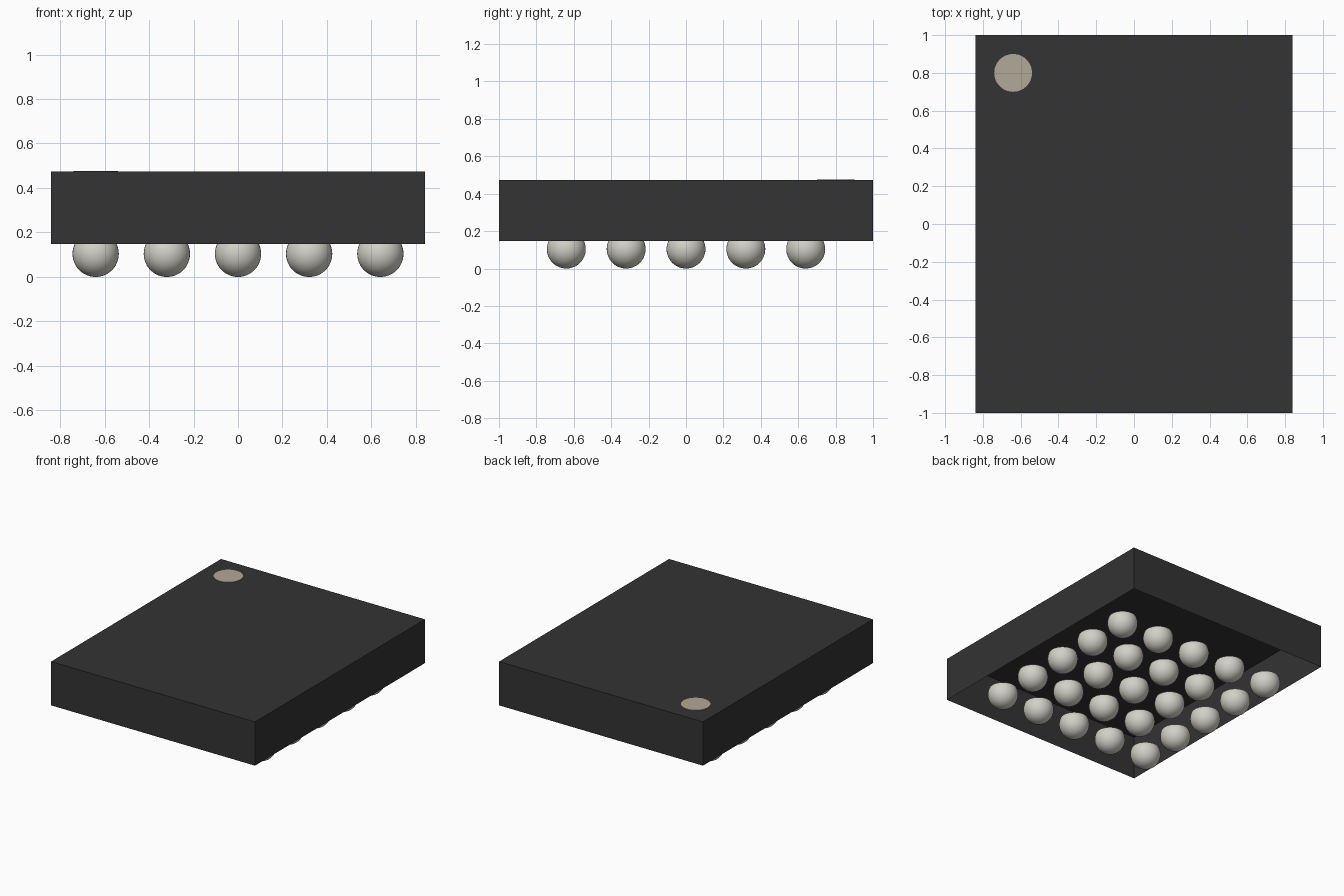
import bpy
import bmesh
from mathutils import Matrix

cube = bpy.data.objects.get("Cube")
if cube:
    bpy.data.objects.remove(cube, do_unlink=True)

HALF_X, HALF_Y = 0.84, 1.0
BODY_BOTTOM, BODY_TOP = 0.147, 0.473
BALL_RADIUS, PITCH = 0.104, 0.32


def make_material(name, rgb):
    mat = bpy.data.materials.new(name)
    mat.use_nodes = True
    color = (*rgb, 1.0)
    mat.diffuse_color = color
    bsdf = next(n for n in mat.node_tree.nodes if n.type == 'BSDF_PRINCIPLED')
    bsdf.inputs["Base Color"].default_value = color
    return mat


def bm_to_mesh(bm, name, mat):
    mesh = bpy.data.meshes.new(name)
    bm.to_mesh(mesh)
    bm.free()
    mesh.materials.append(mat)
    return mesh


def add_object(name, mesh, location=(0, 0, 0)):
    obj = bpy.data.objects.new(name, mesh)
    obj.location = location
    bpy.context.collection.objects.link(obj)
    return obj


black = make_material("black plastic", (0.033, 0.033, 0.033))
beige = make_material("beige marking", (0.435, 0.398, 0.316))
solder = make_material("solder grey", (0.645, 0.638, 0.572))

# Package body: a shell that is open underneath
bm = bmesh.new()
size = (2 * HALF_X, 2 * HALF_Y, BODY_TOP - BODY_BOTTOM)
bmesh.ops.create_cube(bm, size=1, matrix=Matrix.Diagonal((*size, 1)))
bm.normal_update()
bottom = [f for f in bm.faces if f.normal.z < -0.5]
bmesh.ops.delete(bm, geom=bottom, context='FACES_ONLY')
add_object("package_body", bm_to_mesh(bm, "package_body", black),
           (0, 0, (BODY_BOTTOM + BODY_TOP) / 2))

# Round corner marking on the top
bm = bmesh.new()
bmesh.ops.create_cone(bm, cap_ends=True, segments=64,
                      radius1=0.1, radius2=0.1, depth=0.006)
add_object("corner_marker", bm_to_mesh(bm, "corner_marker", beige),
           (-0.64, 0.8, BODY_TOP + 0.001))

# Solder ball: a sphere cut flat level with the underside of the body
bm = bmesh.new()
bmesh.ops.create_uvsphere(bm, u_segments=40, v_segments=24, radius=BALL_RADIUS)
cut = bmesh.ops.bisect_plane(
    bm, geom=bm.verts[:] + bm.edges[:] + bm.faces[:],
    plane_co=(0, 0, BODY_BOTTOM - BALL_RADIUS), plane_no=(0, 0, 1),
    clear_outer=True)
rim = [e for e in cut["geom_cut"] if isinstance(e, bmesh.types.BMEdge)]
bmesh.ops.contextual_create(bm, geom=rim)
bmesh.ops.recalc_face_normals(bm, faces=bm.faces[:])
ball_mesh = bm_to_mesh(bm, "solder_ball", solder)

# Five by five grid of balls sharing one mesh
balls = []
for row in range(-2, 3):
    for col in range(-2, 3):
        balls.append(add_object(f"solder_ball_{row + 3}_{col + 3}", ball_mesh,
                                (col * PITCH, row * PITCH, BALL_RADIUS)))

# Smooth the round part and keep the flat cut sharp
bpy.ops.object.select_all(action='DESELECT')
balls[0].select_set(True)
bpy.context.view_layer.objects.active = balls[0]
bpy.ops.object.shade_smooth_by_angle()
